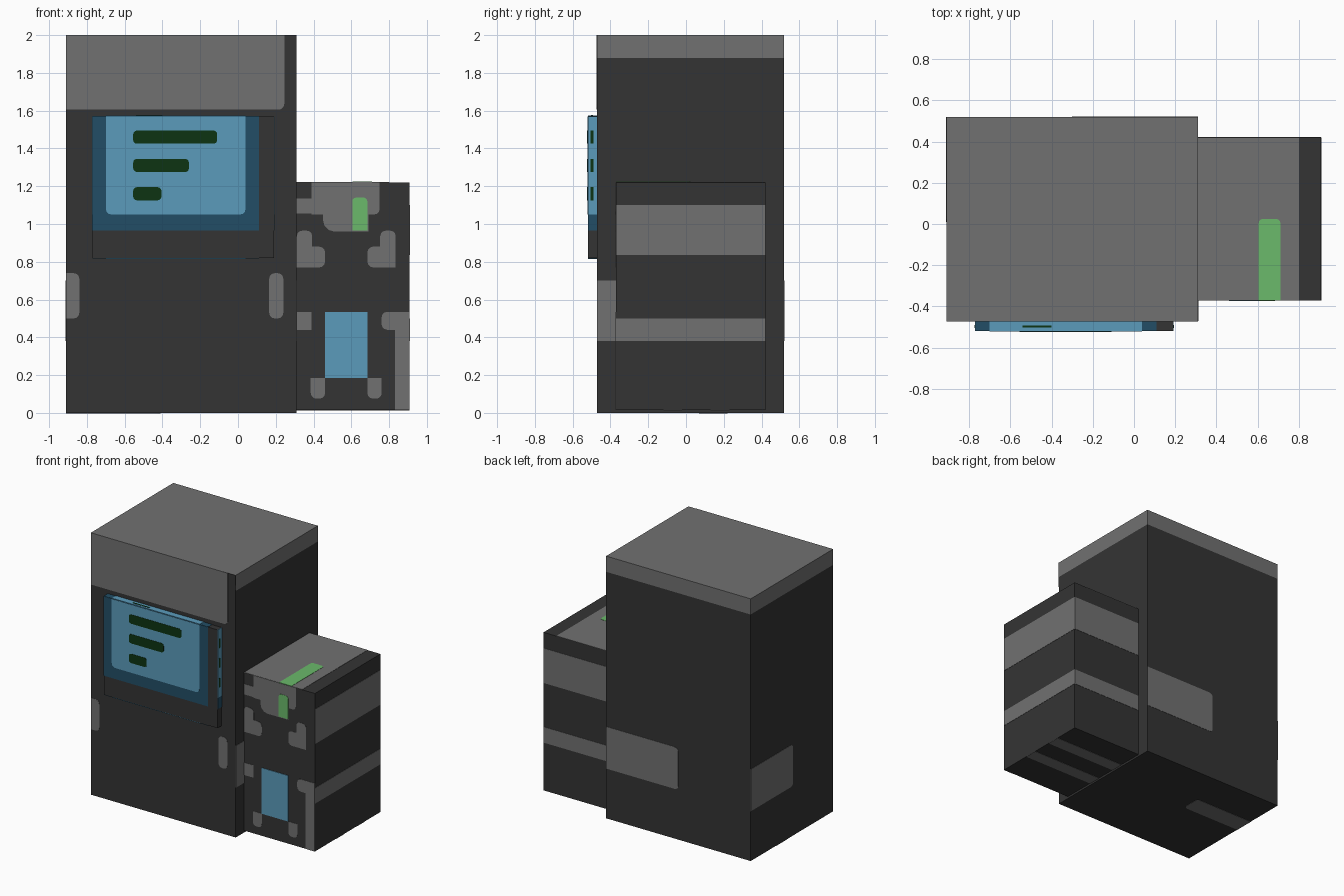
import bpy, bmesh, math
from mathutils import Vector

if "Cube" in bpy.data.objects:
    bpy.data.objects.remove(bpy.data.objects["Cube"])


def material(name, rgb):
    m = bpy.data.materials.new(name)
    m.use_nodes = True
    m.diffuse_color = (*rgb, 1)
    m.node_tree.nodes["Principled BSDF"].inputs["Base Color"].default_value = (*rgb, 1)
    return m


DARK = material("charcoal", (0.034, 0.034, 0.034))
GREY = material("mid grey", (0.165, 0.165, 0.165))
BLUE = material("screen blue", (0.105, 0.33, 0.5))
NAVY = material("deep blue", (0.016, 0.076, 0.133))
INK = material("dark green", (0.004, 0.034, 0.006))
GREEN = material("bright green", (0.145, 0.49, 0.145))


def finish(name, bm, mat):
    bmesh.ops.recalc_face_normals(bm, faces=bm.faces)
    me = bpy.data.meshes.new(name)
    bm.to_mesh(me)
    bm.free()
    me.materials.append(mat)
    bpy.context.collection.objects.link(bpy.data.objects.new(name, me))


def box(name, x, y, z, mat):
    bm = bmesh.new()
    bmesh.ops.create_cube(bm, size=1)
    for v in bm.verts:
        v.co = [r[0] if c < 0 else r[1] for c, r in zip(v.co, (x, y, z))]
    finish(name, bm, mat)


def plate(name, side, at, u, v, mat, round_at="", r=0.03, level=1):
    """Thin panel on a side such as '-y'; round_at lists corners: a=low/low, b=high/low, c=high/high, d=low/high."""
    axis = "xyz".index(side[1])
    sign = 1 if side[0] == "+" else -1
    others = [i for i in range(3) if i != axis]
    top = at + sign * 0.002 * level
    pts = []
    corners = [(0, 0, "a"), (1, 0, "b"), (1, 1, "c"), (0, 1, "d")]
    for k, (i, j, tag) in enumerate(corners):
        if tag not in round_at:
            pts.append((u[i], v[j]))
            continue
        cu, cv = u[i] + (r, -r)[i], v[j] + (r, -r)[j]
        for s in range(4):
            a = math.pi * (1 + k / 2 + s / 6)
            pts.append((cu + r * math.cos(a), cv + r * math.sin(a)))
    bm = bmesh.new()
    rim = []
    for p in pts:
        co = Vector((0, 0, 0))
        co[axis], co[others[0]], co[others[1]] = top, p[0], p[1]
        rim.append(bm.verts.new(co))
    face = bm.faces.new(rim)
    depth = Vector((0, 0, 0))
    depth[axis] = at - top - sign * 0.001
    ext = bmesh.ops.extrude_face_region(bm, geom=[face], use_keep_orig=True)
    moved = [g for g in ext["geom"] if isinstance(g, bmesh.types.BMVert)]
    bmesh.ops.translate(bm, verts=moved, vec=depth)
    finish(name, bm, mat)


# Main cabinet with light cap
L, R, F, B = -0.91, 0.31, -0.47, 0.52
box("cabinet_body", (L, R), (F, B), (0, 1.88), DARK)
box("cabinet_cap", (L, R), (F, B), (1.88, 2), GREY)
plate("cap_front_edge", "-y", F, (0.2, R), (1.8, 2), DARK)
plate("cap_front_panel", "-y", F, (L, 0.245), (1.605, 2), GREY, "b", level=2)

# Cabinet patches on front, sides, back and underside
plate("front_patch_right", "-y", F, (L, -0.84), (0.5, 0.74), GREY, "bc")
plate("front_patch_left", "-y", F, (0.165, 0.24), (0.5, 0.74), GREY, "abcd")
plate("back_patch", "+y", B, (-0.3, R), (0.38, 0.7), GREY, "ad")
plate("right_patch", "-x", L, (0.01, B), (0.38, 0.7), GREY, "ad")
plate("left_patch", "+x", R, (F, 0.03), (0.38, 0.7), GREY, "bc")
plate("underside_patch", "-z", 0, (L, -0.41), (0.07, 0.22), GREY, "bc")

# Screen housing
S = -0.518
box("screen_housing", (-0.77, 0.19), (S, F), (0.82, 1.57), DARK)
plate("screen_border", "-y", S, (-0.77, 0.11), (0.965, 1.57), NAVY)
plate("screen_glass", "-y", S, (-0.7, 0.04), (1.05, 1.57), BLUE, "ab", level=2)
for i, end in enumerate((-0.11, -0.26, -0.405)):
    z = 1.425 - 0.15 * i
    plate(f"text_bar_{i + 1}", "-y", S, (-0.555, end), (z, z + 0.07), INK, "abcd", r=0.02, level=3)

# Screen housing rims
for side, at in (("+x", 0.19), ("-x", -0.77)):
    plate("rim_border_" + side, side, at, (S, F), (0.965, 1.05), NAVY)
    plate("rim_glass_" + side, side, at, (S, F), (1.05, 1.57), BLUE)
    for i in range(3):
        z = 1.425 - 0.15 * i
        plate(f"rim_mark_{side}_{i + 1}", side, at, (-0.505, -0.49), (z, z + 0.07), INK, level=2)
for side, at in (("+z", 1.57), ("-z", 0.82)):
    plate("rim_border_" + side, side, at, (-0.77, 0.11), (S, F), NAVY)
    plate("rim_glass_" + side, side, at, (-0.7, 0.04), (S, F), BLUE, level=2)
    plate("rim_mark_" + side, side, at, (-0.54, -0.4), (-0.502, -0.492), INK, level=3)

# Side unit with bands around side and back
X, f, b, lo, hi = 0.908, -0.37, 0.42, 0.015, 1.22
box("side_unit", (R, X), (f, b), (lo, hi), DARK)
for name, z in (("upper", (0.835, 1.1)), ("lower", (0.38, 0.5))):
    plate(name + "_band_side", "+x", X, (f, b), z, GREY)
    plate(name + "_band_back", "+y", b, (R, X), z, GREY)
plate("side_unit_top", "+z", hi, (R, 0.8), (f, b), GREY)
plate("top_slot", "+z", hi, (0.605, 0.71), (f, 0.025), GREEN, "cd", r=0.02, level=2)
for i, y in enumerate(((0.13, 0.23), (-0.12, -0.02))):
    plate(f"underside_stripe_{i + 1}", "-z", lo, (R, X), y, GREY)

# Side unit front: top crest and slot
plate("crest_main", "-y", f, (0.39, 0.75), (1.05, hi), GREY, "b")
plate("crest_tip", "-y", f, (0.45, 0.69), (0.96, 1.1), GREY, "a", r=0.06)
plate("crest_arm", "-y", f, (R, 0.44), (1.055, 1.135), GREY)
plate("front_slot", "-y", f, (0.605, 0.685), (0.965, 1.14), GREEN, "cd", r=0.02, level=2)

# Mirrored brackets and feet around the window
MID = 0.573
for name, s in (("right", -1), ("left", 1)):
    def span(near, far):
        return tuple(sorted((MID + s * near, MID + s * far)))
    plate(name + "_bracket_tall", "-y", f, span(0.18, 0.262), (0.77, 0.965), GREY, "cd")
    plate(name + "_bracket_foot", "-y", f, span(0.112, 0.2), (0.77, 0.88), GREY, "ad" if s > 0 else "bc")
    plate(name + "_window_foot", "-y", f, span(0.112, 0.188), (0.075, 0.185), GREY, "ab")
plate("right_shoulder", "-y", f, (R, 0.39), (0.44, 0.535), GREY)
plate("left_shoulder", "-y", f, (0.76, X), (0.44, 0.535), GREY, "ad")
plate("left_trim", "-y", f, (0.83, X), (lo, 0.5), GREY)
plate("window", "-y", f, (0.46, 0.685), (0.185, 0.535), BLUE, level=2)
